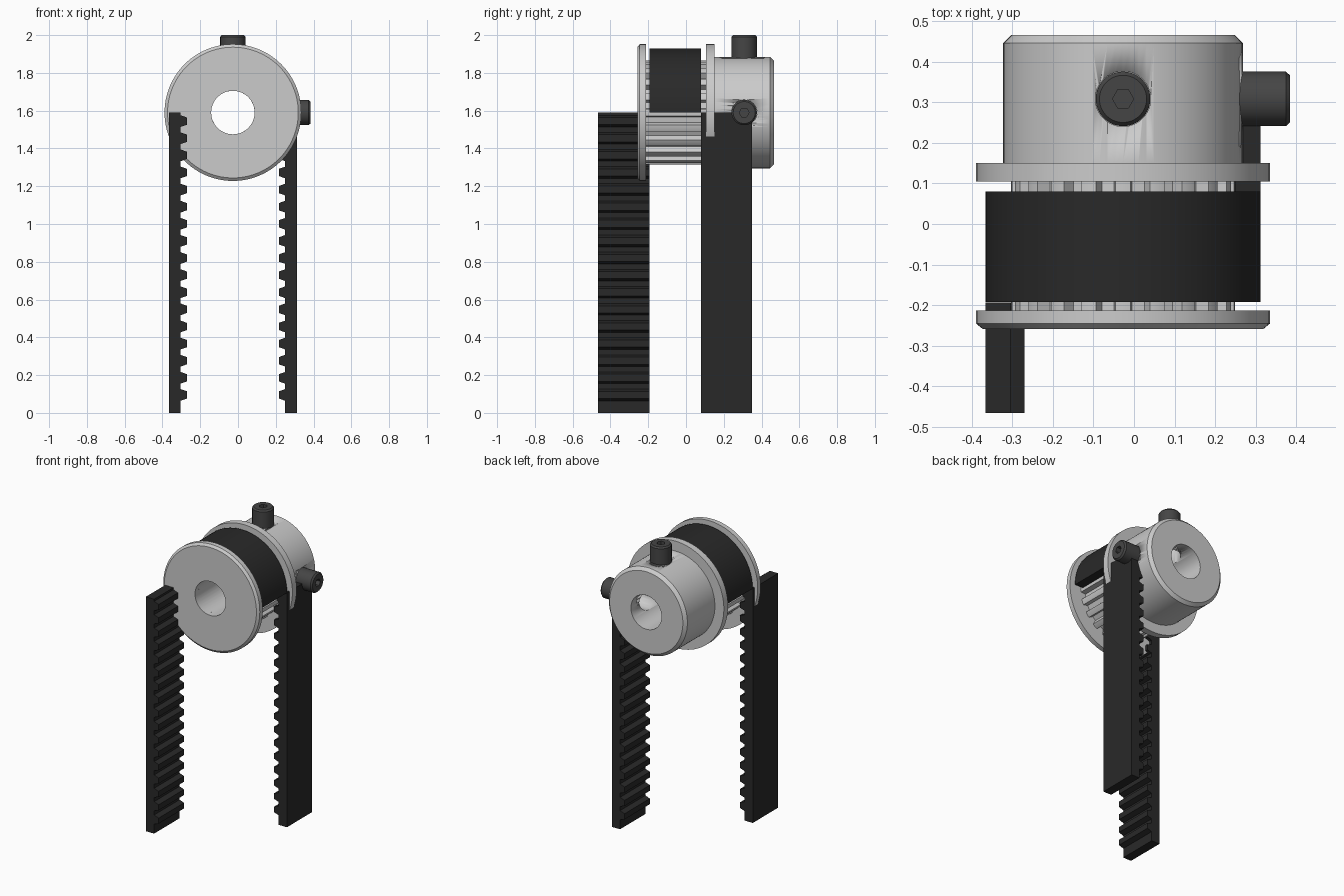
import bpy, bmesh
from math import pi, sin, cos, radians
from mathutils import Matrix

if "Cube" in bpy.data.objects:
    bpy.data.objects.remove(bpy.data.objects["Cube"])

CX, CZ = -0.027, 1.59          # pulley axis, running along y
TEETH, BORE = 20, 0.115
STEP = 2 * pi / TEETH
R_BELT, R_BACK, R_TIP = 0.339, 0.277, 0.243


def material(name, v):
    m = bpy.data.materials.new(name)
    m.diffuse_color = (v, v, v, 1)
    m.use_nodes = True
    m.node_tree.nodes["Principled BSDF"].inputs["Base Color"].default_value = m.diffuse_color
    return m


RUBBER = material("black_rubber", 0.022)
STEEL = material("dark_steel", 0.06)


def finish(bm, name, mat=None, matrix=None):
    bmesh.ops.remove_doubles(bm, verts=bm.verts, dist=1e-5)
    bmesh.ops.recalc_face_normals(bm, faces=bm.faces)
    if matrix:
        bm.transform(matrix)
    me = bpy.data.meshes.new(name)
    bm.to_mesh(me)
    bm.free()
    ob = bpy.data.objects.new(name, me)
    bpy.context.collection.objects.link(ob)
    if mat:
        me.materials.append(mat)
    bpy.ops.object.select_all(action='DESELECT')
    bpy.context.view_layer.objects.active = ob
    ob.select_set(True)
    bpy.ops.object.shade_smooth_by_angle(angle=radians(30))
    return ob


def spin(name, profile, matrix, angles=None, mat=None, closed=True):
    """Turn a (radius, y) profile about y; a radius may be a function of (index, angle)."""
    angles = angles or [2 * pi * i / 96 for i in range(96)]
    bm = bmesh.new()
    rings = []
    for r, y in profile:
        ring = []
        for i, a in enumerate(angles):
            rad = r(i, a) if callable(r) else r
            ring.append(bm.verts.new((rad * cos(a), y, rad * sin(a))))
        rings.append(ring)
    n = len(angles)
    for k in range(len(rings) if closed else len(rings) - 1):
        p, q = rings[k], rings[(k + 1) % len(rings)]
        for i in range(n):
            j = (i + 1) % n
            bm.faces.new((p[i], p[j], q[j], q[i]))
    return finish(bm, name, mat, matrix)


def extrude(name, pts, y0, y1, mat):
    bm = bmesh.new()
    face = bm.faces.new([bm.verts.new((x, y0, z)) for x, z in pts])
    geo = bmesh.ops.extrude_face_region(bm, geom=[face])["geom"]
    verts = [g for g in geo if isinstance(g, bmesh.types.BMVert)]
    bmesh.ops.translate(bm, verts=verts, vec=(0, y1 - y0, 0))
    return finish(bm, name, mat)


AXIS = Matrix.Translation((CX, 0, CZ))

# flanges
spin("front_flange", [(BORE, -0.258), (0.346, -0.258), (0.362, -0.245),
                      (0.362, -0.213), (BORE, -0.213)], AXIS)
spin("back_flange", [(BORE, 0.105), (0.362, 0.105), (0.362, 0.15), (BORE, 0.15)], AXIS)

# toothed core: four corners per tooth, tooth centred on angle 0
corners = [(-0.22, 0.274), (0, 0.276), (0.22, 0.274), (0.30, 0.24), (0.70, 0.24)]
core_angles = [(t + c[0]) * STEP for t in range(TEETH) for c in corners]
spin("toothed_core", [(BORE, -0.22), (lambda i, a: corners[i % 5][1], -0.22),
                      (lambda i, a: corners[i % 5][1], 0.11), (BORE, 0.11)],
     AXIS, core_angles)

# hub with two screw holes through to the bore
hub = spin("hub", [(BORE, 0.15), (0.295, 0.15), (0.295, 0.445), (0.275, 0.465),
                   (BORE, 0.465)], AXIS)
UP = Matrix.Translation((CX, 0.308, CZ)) @ Matrix.Rotation(pi / 2, 4, 'X')
SIDE = Matrix.Translation((CX, 0.308, CZ)) @ Matrix.Rotation(-pi / 2, 4, 'Z')
for mtx in (UP, SIDE):
    cutter = spin("hole_cutter", [(0, 0.03), (0.068, 0.03), (0.068, 0.4), (0, 0.4)],
                  mtx, closed=False)
    cutter.hide_render = True
    mod = hub.modifiers.new("hole", 'BOOLEAN')
    mod.object, mod.operation, mod.solver = cutter, 'DIFFERENCE', 'EXACT'
    bpy.context.view_layer.objects.active = hub
    bpy.ops.object.modifier_apply(modifier=mod.name)
    bpy.data.objects.remove(cutter)


# set screws with hex sockets
def hexagon(i, a):
    return 0.026 * cos(pi / 6) / cos(a % (pi / 3) - pi / 6)


for name, mtx in (("top_set_screw", UP), ("side_set_screw", SIDE)):
    spin(name, [(0, 0.21), (0.067, 0.21), (0.067, 0.401), (0.058, 0.411),
                (hexagon, 0.411), (hexagon, 0.36), (0, 0.36)],
         mtx, mat=STEEL, closed=False)

# belt wrapped over the upper half of the pulley
arc = [(R_BELT, pi * i / 60) for i in range(61)]
inner = [(R_BACK, 0)]
for t in range(TEETH // 2):
    for off, r in ((0.16, R_BACK), (0.29, R_TIP), (0.71, R_TIP), (0.84, R_BACK)):
        inner.append((r, (t + off) * STEP))
inner.append((R_BACK, pi))
extrude("belt_wrap", [(CX + r * cos(a), CZ + r * sin(a)) for r, a in arc + inner[::-1]],
        -0.192, 0.08, RUBBER)

# straight belt runs, teeth facing inwards
PITCH = CZ / 17.55
for name, s, y0, y1 in (("left_belt_run", -1, -0.465, -0.193),
                        ("right_belt_run", 1, 0.079, 0.35)):
    pts = [(R_BELT, 0), (R_BELT, CZ), (R_BACK, CZ)]
    for t in range(17):
        z = CZ - (t + 0.5) * PITCH
        pts += [(R_BACK, z + 0.031), (R_TIP, z + 0.019), (R_TIP, z - 0.019), (R_BACK, z - 0.031)]
    pts.append((R_BACK, 0))
    extrude(name, [(CX + s * x, z) for x, z in pts], y0, y1, RUBBER)
